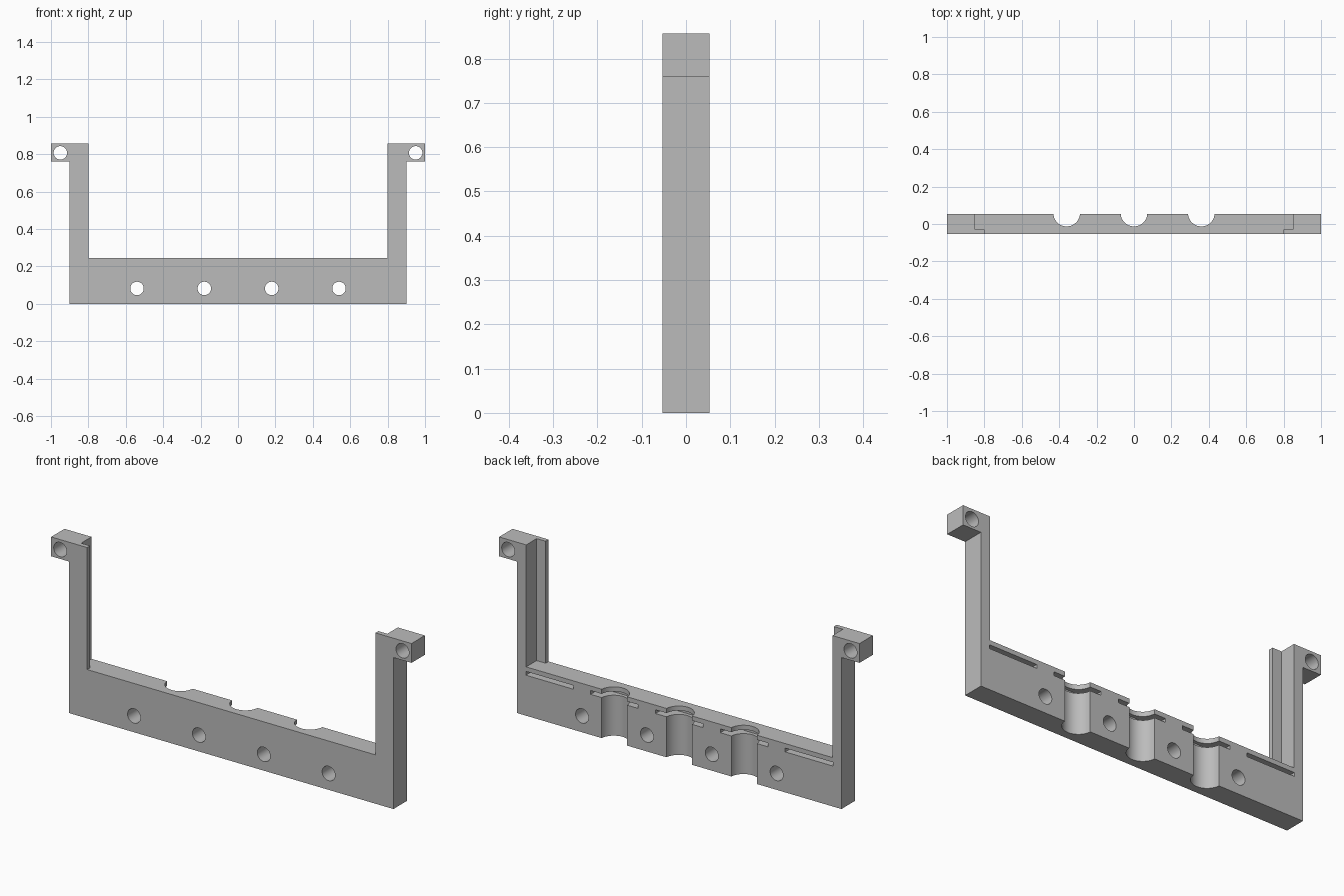
import bpy
import bmesh
import math
from mathutils import Matrix, Vector

default = bpy.data.objects.get("Cube")
if default:
    bpy.data.objects.remove(default, do_unlink=True)

# Main dimensions
HALF_DEPTH = 0.053
LIP_BACK = -0.03
BAR_TOP = 0.245
TOP = 0.857
BORE_X = [-0.72, -0.36, 0, 0.36, 0.72]
HOLE_X = [-0.54, -0.18, 0.18, 0.54]

grey = bpy.data.materials.new("plain_grey")
grey.use_nodes = True
colour = (0.5, 0.5, 0.5, 1)
grey.diffuse_color = colour
grey.node_tree.nodes["Principled BSDF"].inputs["Base Color"].default_value = colour


def add_box(bm, low, high):
    low, high = Vector(low), Vector(high)
    size = Matrix.Diagonal((*(high - low), 1))
    bmesh.ops.create_cube(bm, size=1, matrix=Matrix.Translation((low + high) / 2) @ size)


def add_cylinder(bm, centre, radius, length, along_y=False):
    turn = Matrix.Rotation(math.pi / 2, 4, "X") if along_y else Matrix()
    bmesh.ops.create_cone(bm, cap_ends=True, segments=48, radius1=radius, radius2=radius,
                          depth=length, matrix=Matrix.Translation(centre) @ turn)


def make_object(name, bm):
    bmesh.ops.recalc_face_normals(bm, faces=bm.faces)
    mesh = bpy.data.meshes.new(name)
    bm.to_mesh(mesh)
    bm.free()
    mesh.materials.append(grey)
    obj = bpy.data.objects.new(name, mesh)
    bpy.context.collection.objects.link(obj)
    return obj


# Bracket: U-shaped outline with a mounting ear on each post
bm = bmesh.new()
half = [(0.9, 0), (0.9, 0.76), (1, 0.76), (1, TOP), (0.8, TOP), (0.8, BAR_TOP)]
outline = half + [(-x, z) for x, z in reversed(half)]
face = bm.faces.new([bm.verts.new((x, -HALF_DEPTH, z)) for x, z in outline])
back = bmesh.ops.extrude_face_region(bm, geom=[face])
bmesh.ops.translate(bm, vec=(0, 2 * HALF_DEPTH, 0),
                    verts=[v for v in back["geom"] if isinstance(v, bmesh.types.BMVert)])
bracket = make_object("bracket", bm)

# Half-round channels, screw holes and rebates behind the post lips
bm = bmesh.new()
for x in BORE_X:
    add_cylinder(bm, (x, 0.058, 0.12), 0.071, 0.5)
for x in HOLE_X:
    add_cylinder(bm, (x, 0, 0.082), 0.036, 0.3, along_y=True)
for side in (-1, 1):
    add_cylinder(bm, (side * 0.95, 0, 0.807), 0.036, 0.3, along_y=True)
    inner, outer = sorted((side * 0.75, side * 0.85))
    add_box(bm, (inner, LIP_BACK, BAR_TOP), (outer, 0.1, 1))
channels = make_object("channel_and_hole_cutter", bm)

# Thin tie slots just below the top of the bar
bm = bmesh.new()
for x in BORE_X:
    add_box(bm, (x - 0.132, LIP_BACK, 0.203), (x + 0.132, 0.1, 0.222))
slots = make_object("slot_cutter", bm)

bpy.ops.object.select_all(action="DESELECT")
bracket.select_set(True)
bpy.context.view_layer.objects.active = bracket
for cutter in (channels, slots):
    cutter.hide_render = True
    cut = bracket.modifiers.new(cutter.name, "BOOLEAN")
    cut.operation = "DIFFERENCE"
    cut.solver = "EXACT"
    cut.object = cutter
    bpy.ops.object.modifier_apply(modifier=cut.name)
    bpy.data.objects.remove(cutter, do_unlink=True)

bpy.ops.object.shade_smooth_by_angle(angle=math.radians(30))
